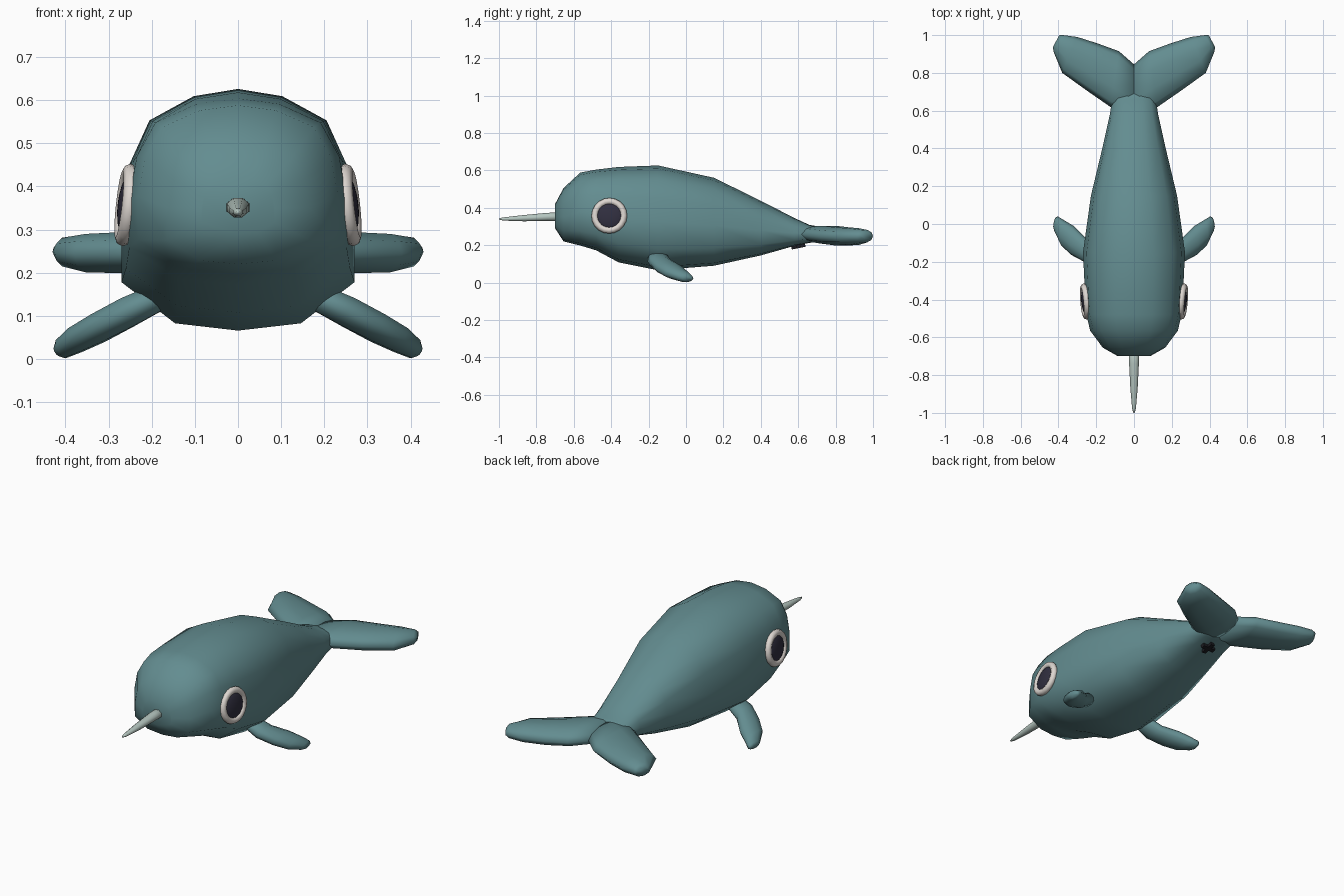
import bpy, bmesh, math
from mathutils import Vector

if "Cube" in bpy.data.objects:
    bpy.data.objects.remove(bpy.data.objects["Cube"], do_unlink=True)


def material(name, rgb):
    m = bpy.data.materials.new(name)
    m.use_nodes = True
    m.diffuse_color = (*rgb, 1)
    bsdf = m.node_tree.nodes["Principled BSDF"]
    bsdf.inputs["Base Color"].default_value = (*rgb, 1)
    bsdf.inputs["Roughness"].default_value = 0.7
    return m


TEAL = material("teal skin", (0.125, 0.265, 0.28))
IVORY = material("pale ivory", (0.46, 0.56, 0.52))
WHITE = material("eye white", (0.72, 0.67, 0.63))
DARK = material("eye dark", (0.03, 0.028, 0.05))
BLACK = material("black mark", (0.012, 0.012, 0.016))


def loft(name, rings, mat):
    """Skin a list of equal-sized point rings and cap both ends."""
    bm = bmesh.new()
    loops = [[bm.verts.new(p) for p in ring] for ring in rings]
    n = len(loops[0])
    for a, b in zip(loops, loops[1:]):
        for i in range(n):
            j = (i + 1) % n
            bm.faces.new((a[i], a[j], b[j], b[i]))
    bm.faces.new(loops[0])
    bm.faces.new(loops[-1])
    bmesh.ops.recalc_face_normals(bm, faces=bm.faces)
    me = bpy.data.meshes.new(name)
    bm.to_mesh(me)
    bm.free()
    me.materials.append(mat)
    me.shade_smooth()
    ob = bpy.data.objects.new(name, me)
    bpy.context.collection.objects.link(ob)
    return ob


def blade(name, sections, side):
    """Rounded flat limb from (leading edge, trailing edge, half thickness)."""
    rings = []
    mids = [(Vector(l) + Vector(t)) / 2 for l, t, h in sections]
    span = (mids[-1] - mids[0]).normalized()
    for (l, t, h), c in zip(sections, mids):
        chord = (Vector(t) - Vector(l)) / 2
        up = span.cross(chord).normalized() * h
        ring = []
        for k in range(10):
            a = math.tau * k / 10
            p = c + chord * math.cos(a) + up * math.sin(a)
            ring.append((p.x * side, p.y, p.z))
        rings.append(ring)
    return loft(name, rings, TEAL)


# Body: one half cross-section (width, height fractions) scaled along y
HALF = [(0, 1), (.38, .97), (.76, .87), (.93, .69), (1, .46), (1, .2), (.54, .03), (0, 0)]
OUTLINE = HALF + [(-u, v) for u, v in HALF[-2:0:-1]]
BODY = [  # y, half width, bottom, top
    (-.70, .085, .29, .42), (-.655, .165, .22, .505), (-.565, .232, .198, .588),
    (-.48, .252, .172, .604), (-.36, .260, .108, .618), (-.15, .270, .066, .626),
    (.15, .228, .090, .56), (.40, .168, .145, .437), (.58, .128, .196, .345),
    (.66, .115, .212, .308), (.74, .07, .225, .295)]
loft("body", [[(u * w, y, lo + v * (hi - lo)) for u, v in OUTLINE]
              for y, w, lo, hi in BODY], TEAL)

# Tusk: slim tapered horn
TUSK = [(-.62, .029, .352), (-.74, .028, .351), (-.87, .021, .344), (-.975, .011, .340), (-1.0, .004, .340)]
loft("tusk", [[(r * math.cos(math.tau * (k + .5) / 8), y,
                z + .85 * r * math.sin(math.tau * (k + .5) / 8)) for k in range(8)]
              for y, r, z in TUSK], IVORY)

FLUKE = [((0, .56, .262), (0, .845, .258), .045),
         ((.125, .62, .258), (.08, .915, .252), .050),
         ((.255, .71, .248), (.19, .955, .246), .051),
         ((.38, .80, .245), (.30, .99, .246), .047),
         ((.425, .91, .247), (.375, 1.0, .249), .035),
         ((.43, .935, .249), (.395, 1.0, .250), .016)]
FIN = [((.14, -.20, .165), (.14, -.11, .165), .030),
       ((.255, -.205, .112), (.255, -.075, .106), .037),
       ((.33, -.165, .075), (.32, -.01, .068), .036),
       ((.385, -.115, .046), (.37, .02, .042), .032),
       ((.418, -.045, .024), (.403, .04, .022), .024),
       ((.426, -.02, .018), (.414, .035, .017), .012)]

# Paired parts
for side, label in ((1, "left"), (-1, "right")):
    blade(label + "_tail_fluke", FLUKE, side)
    blade(label + "_fin", FIN, side)

    facing = Vector((side, -.09, .11)).normalized()
    rot = facing.to_track_quat('Z', 'Y').to_euler()
    spot = (side * .258, -.41, .357)
    bpy.ops.mesh.primitive_torus_add(major_segments=20, minor_segments=8, major_radius=.078,
                                     minor_radius=.018, location=spot, rotation=rot)
    ring = bpy.context.object
    ring.name = label + "_eye_ring"
    ring.data.materials.append(WHITE)
    ring.data.shade_smooth()
    bpy.ops.mesh.primitive_uv_sphere_add(segments=12, ring_count=8, radius=1,
                                         location=spot, rotation=rot)
    pupil = bpy.context.object
    pupil.name = label + "_pupil"
    pupil.scale = (.072, .072, .02)
    pupil.data.materials.append(DARK)
    pupil.data.shade_smooth()

# Small cross mark under the tail root
for label, size in (("long", (.022, .075, .026)), ("cross", (.075, .022, .026))):
    bpy.ops.mesh.primitive_cube_add(size=1, location=(0, .6, .197), rotation=(.2, 0, 0))
    bar = bpy.context.object
    bar.name = "belly_mark_" + label + "_bar"
    bar.scale = size
    bar.data.materials.append(BLACK)
